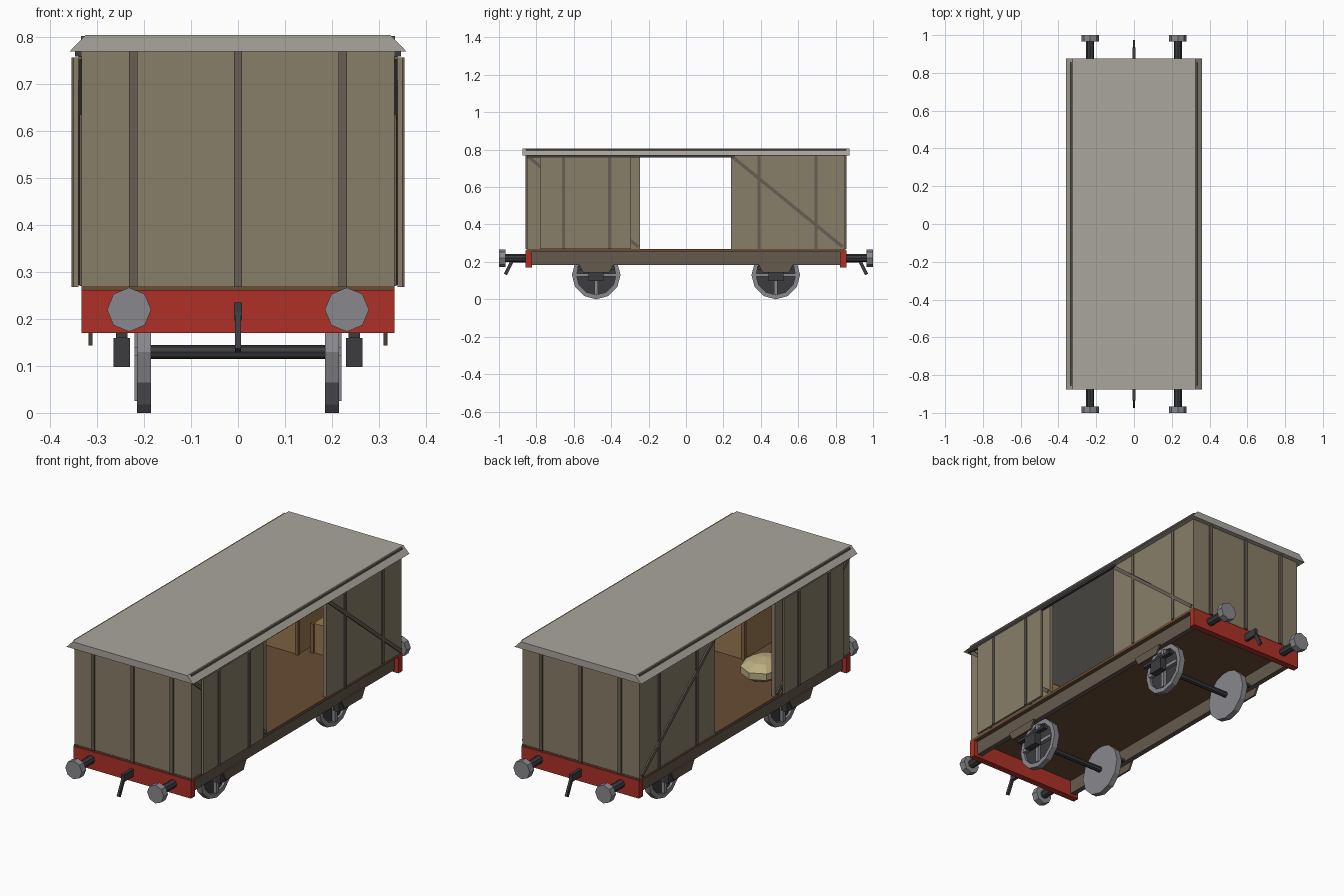
import bpy, bmesh, math
from mathutils import Matrix, Vector

if "Cube" in bpy.data.objects:
    bpy.data.objects.remove(bpy.data.objects["Cube"])


def material(name, r, g, b):
    m = bpy.data.materials.new(name)
    m.diffuse_color = (r, g, b, 1)
    m.use_nodes = True
    m.node_tree.nodes["Principled BSDF"].inputs["Base Color"].default_value = m.diffuse_color
    return m


WALL = material("wall_tan", 0.25, 0.21, 0.14)
RIB = material("rib_brown", 0.14, 0.11, 0.085)
FRAME = material("frame_brown", 0.13, 0.10, 0.075)
RED = material("beam_red", 0.42, 0.03, 0.02)
ROOF = material("roof_grey", 0.40, 0.38, 0.34)
DARK = material("dark_iron", 0.045, 0.045, 0.05)
STEEL = material("steel", 0.25, 0.25, 0.27)
FLOOR = material("floor_wood", 0.14, 0.075, 0.035)
CRATE = material("crate_wood", 0.32, 0.19, 0.08)
BATTEN = material("crate_batten", 0.22, 0.12, 0.05)
SACK = material("sack_cloth", 0.50, 0.42, 0.22)


def finish(bm, name, *mats):
    bmesh.ops.recalc_face_normals(bm, faces=bm.faces)
    me = bpy.data.meshes.new(name)
    bm.to_mesh(me)
    bm.free()
    for m in mats:
        me.materials.append(m)
    ob = bpy.data.objects.new(name, me)
    bpy.context.collection.objects.link(ob)
    return ob


def box(name, xs, ys, zs, mat):
    """Box from its (min, max) on each axis."""
    bm = bmesh.new()
    mid = [(a[0] + a[1]) / 2 for a in (xs, ys, zs)]
    size = [abs(a[1] - a[0]) for a in (xs, ys, zs)]
    bmesh.ops.create_cube(bm, size=1, matrix=Matrix.Translation(mid) @ Matrix.Diagonal((*size, 1)))
    return finish(bm, name, mat)


def prism(name, pts, vec, mat):
    """Flat outline extruded along vec."""
    bm = bmesh.new()
    f = bm.faces.new([bm.verts.new(p) for p in pts])
    ext = bmesh.ops.extrude_face_region(bm, geom=[f], use_keep_orig=True)
    bmesh.ops.translate(bm, vec=vec, verts=[v for v in ext["geom"] if isinstance(v, bmesh.types.BMVert)])
    return finish(bm, name, mat)


def rod_bm(a, b, r, sides):
    bm = bmesh.new()
    a, b = Vector(a), Vector(b)
    turn = Matrix.Rotation(math.pi / 2, 4, 'Y') if abs(b.x - a.x) > abs(b.y - a.y) else Matrix.Rotation(math.pi / 2, 4, 'X')
    bmesh.ops.create_cone(bm, cap_ends=True, segments=sides, radius1=r, radius2=r,
                          depth=(b - a).length, matrix=Matrix.Translation((a + b) / 2) @ turn)
    return bm


def rod(name, a, b, r, sides, mat):
    return finish(rod_bm(a, b, r, sides), name, mat)


def bar_yz(name, x0, x1, p, q, w, mat):
    """Slanted flat bar between two (y, z) points."""
    p, q = Vector(p), Vector(q)
    n = (q - p).normalized().orthogonal() * w / 2
    prism(name, [(x0, c.x, c.y) for c in (p + n, q + n, q - n, p - n)], (x1 - x0, 0, 0), mat)


# roof with sloped sides, floor
prism("roof", [(-0.359, -0.875, 0.77), (0.359, -0.875, 0.77), (0.325, -0.875, 0.805), (-0.325, -0.875, 0.805)],
      (0, 1.75, 0), ROOF)
box("floor", (-0.333, 0.333), (-0.852, 0.852), (0.255, 0.27), FLOOR)

# ends: wall, ribs, red beam, buffers, coupling hook
for s, tag in ((-1, "front"), (1, "back")):
    box(tag + "_end_wall", (-0.333, 0.333), (s * 0.83, s * 0.85), (0.27, 0.77), WALL)
    for x in (-0.223, 0, 0.223):
        box(tag + "_end_rib", (x - 0.009, x + 0.009), (s * 0.85, s * 0.859), (0.268, 0.77), RIB)
    box(tag + "_buffer_beam", (-0.333, 0.333), (s * 0.823, s * 0.857), (0.17, 0.262), RED)
    for x in (-0.232, 0.232):
        rod(tag + "_buffer_shank", (x, s * 0.85, 0.22), (x, s * 0.97, 0.22), 0.021, 8, DARK)
        rod(tag + "_buffer_head", (x, s * 0.965, 0.22), (x, s * 1.0, 0.22), 0.047, 8, STEEL)
    box(tag + "_hook_bar", (-0.008, 0.008), (s * 0.85, s * 0.935), (0.197, 0.235), DARK)
    bar_yz(tag + "_hook_link", -0.006, 0.006, (s * 0.925, 0.215), (s * 0.966, 0.133), 0.018, DARK)

# sides: walls, ribs, braces, sliding door, rails, sole bar
for s, tag in ((-1, "left"), (1, "right")):
    for y0, y1 in ((-0.85, -0.245), (0.24, 0.85)):
        box(tag + "_side_wall", (s * 0.313, s * 0.333), (y0, y1), (0.27, 0.77), WALL)
    for y in (-0.695, -0.39, 0.39, 0.695):
        box(tag + "_side_rib", (s * 0.333, s * 0.338), (y - 0.008, y + 0.008), (0.27, 0.77), RIB)
    for a, b in (((-0.84, 0.76), (-0.255, 0.28)), ((0.25, 0.76), (0.838, 0.28))):
        bar_yz(tag + "_brace", s * 0.333, s * 0.340, a, b, 0.018, RIB)
    box(tag + "_door", (s * 0.340, s * 0.350), (-0.78, -0.295), (0.268, 0.757), WALL)
    for y in (-0.655, -0.41):
        box(tag + "_door_rib", (s * 0.350, s * 0.355), (y - 0.008, y + 0.008), (0.268, 0.757), RIB)
    box(tag + "_door_rail", (s * 0.333, s * 0.347), (-0.85, 0.26), (0.759, 0.77), DARK)
    box(tag + "_roof_strip", (s * 0.324, s * 0.335), (-0.855, 0.855), (0.790, 0.803), RIB)
    box(tag + "_sole_bar", (s * 0.285, s * 0.312), (-0.825, 0.825), (0.183, 0.256), FRAME)

# running gear
for y in (-0.48, 0.48):
    rod("axle", (-0.19, y, 0.13), (0.19, y, 0.13), 0.015, 8, DARK)
    for s in (-1, 1):
        # wheel with recessed dark outer face
        bm = rod_bm((s * 0.185, y, 0.13), (s * 0.215, y, 0.13), 0.13, 12)
        outer = max(bm.faces, key=lambda f: s * f.calc_center_median().x)
        bmesh.ops.inset_individual(bm, faces=[outer], thickness=0.024)
        recess = bmesh.ops.extrude_discrete_faces(bm, faces=[outer])["faces"][0]
        bmesh.ops.translate(bm, vec=(-s * 0.012, 0, 0), verts=recess.verts)
        bmesh.ops.remove_doubles(bm, verts=bm.verts, dist=1e-5)
        recess.material_index = 1
        finish(bm, "wheel", STEEL, DARK)
        box("wheel_spoke", (s * 0.20, s * 0.221), (y - 0.105, y + 0.105), (0.121, 0.139), STEEL)
        box("wheel_spoke", (s * 0.20, s * 0.221), (y - 0.009, y + 0.009), (0.025, 0.235), STEEL)
        # axle box, spring and hanger plate
        box("axle_box", (s * 0.23, s * 0.265), (y - 0.04, y + 0.04), (0.098, 0.16), DARK)
        box("leaf_spring", (s * 0.235, s * 0.26), (y - 0.10, y + 0.10), (0.16, 0.174), DARK)
        prism("hanger_plate", [(s * 0.310, y + a, z) for a, z in
                               ((-0.095, 0.19), (0.095, 0.19), (0.07, 0.144), (-0.07, 0.144))],
              (s * 0.009, 0, 0), FRAME)


# cargo inside
def crate(name, xs, ys, zs):
    box(name, xs, ys, zs, CRATE)
    for x in xs:
        for y in ys:
            box(name + "_post", (x - 0.012, x + 0.006), (y - 0.009, y + 0.009), zs, BATTEN)


crate("large_crate", (-0.295, -0.045), (0.55, 0.80), (0.27, 0.52))
crate("small_crate", (0.0, 0.16), (0.61, 0.77), (0.27, 0.42))
crate("front_crate", (0.025, 0.285), (-0.77, -0.50), (0.27, 0.52))
bm = bmesh.new()
bmesh.ops.create_uvsphere(bm, u_segments=8, v_segments=5, radius=1,
                          matrix=Matrix.Translation((-0.17, -0.39, 0.325)) @ Matrix.Diagonal((0.11, 0.13, 0.055, 1)))
finish(bm, "sack", SACK)
